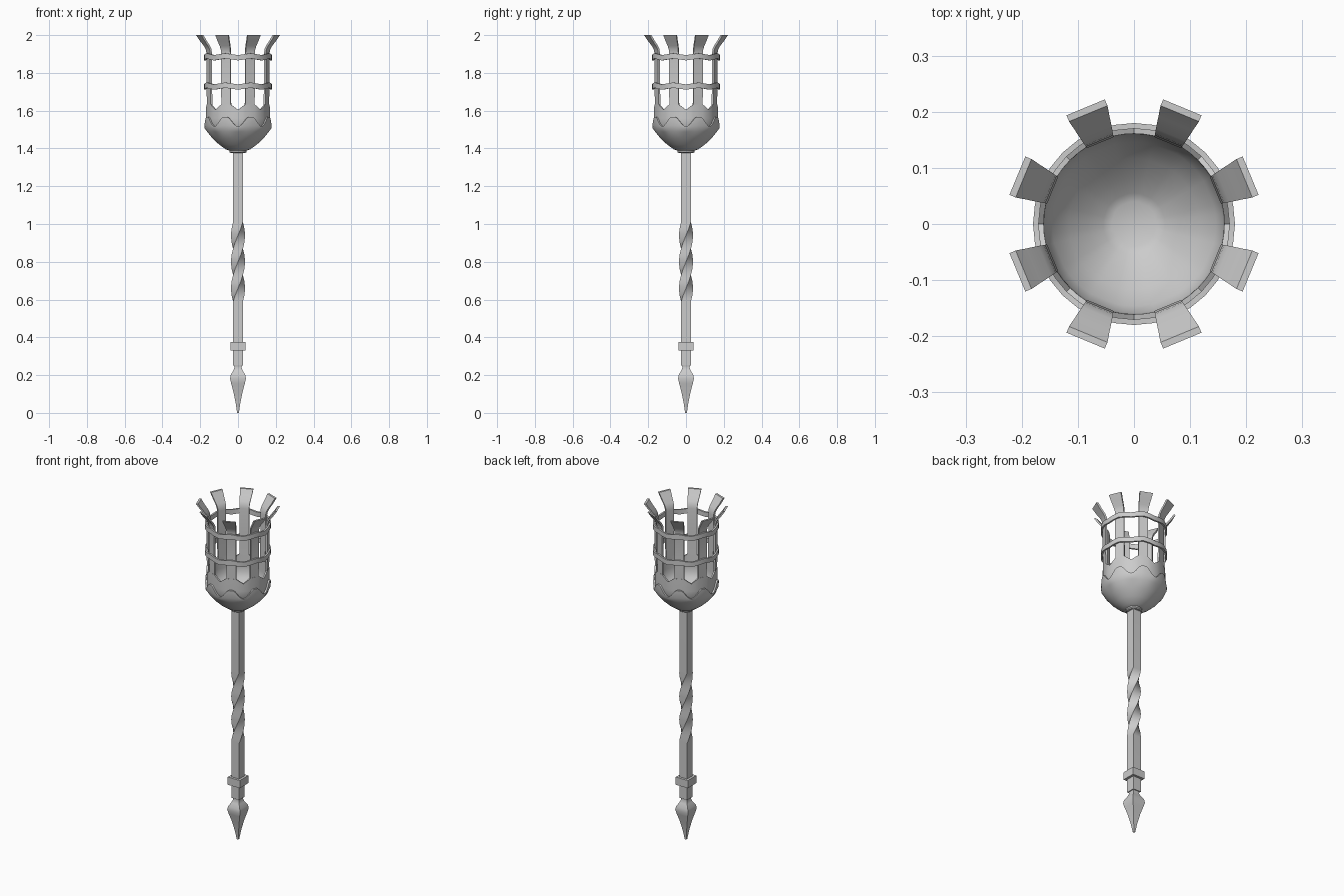
import bpy
from math import sin, cos, pi, radians

if "Cube" in bpy.data.objects:
    bpy.data.objects.remove(bpy.data.objects["Cube"])


def loft(name, rings, close=False, angle=35):
    """Skin equal-sized rings of points; cap the ends or join last to first."""
    n = len(rings[0])
    verts = [p for r in rings for p in r]
    faces = []
    m = len(rings)
    for i in range(m if close else m - 1):
        a, b = i * n, ((i + 1) % m) * n
        for j in range(n):
            k = (j + 1) % n
            faces.append((a + j, a + k, b + k, b + j))
    if not close:
        faces.append(tuple(reversed(range(n))))
        faces.append(tuple(range((m - 1) * n, m * n)))
    mesh = bpy.data.meshes.new(name)
    mesh.from_pydata(verts, [], faces)
    mesh.shade_smooth()
    mesh.set_sharp_from_angle(angle=radians(angle))
    ob = bpy.data.objects.new(name, mesh)
    bpy.context.collection.objects.link(ob)
    return ob


def square(h, z, turn=0.0):
    r = h * 2 ** 0.5
    return [(r * cos(turn + pi / 4 + k * pi / 2), r * sin(turn + pi / 4 + k * pi / 2), z)
            for k in range(4)]


def ring(r, z, angles, dz=lambda a: 0.0):
    return [(r * cos(a), r * sin(a), z + dz(a)) for a in angles]


def even(n):
    return [2 * pi * k / n for k in range(n)]


# Square shaft with a twisted middle
rings = [square(0.026, 0.25)]
steps = 30
for i in range(steps + 1):
    t = i / steps
    rings.append(square(0.026, 0.59 + 0.42 * t, 1.5 * pi * t))
rings.append(square(0.026, 1.39, 1.5 * pi))
loft("shaft", rings)

# Square collar and spear tip
loft("shaft_collar", [square(0.04, 0.33), square(0.04, 0.376)])
tip = [(0.005, 0), (0.012, 0.05), (0.024, 0.11), (0.036, 0.155), (0.042, 0.18),
       (0.039, 0.2), (0.026, 0.222), (0.019, 0.24), (0.021, 0.252), (0.026, 0.262)]
loft("spear_tip", [square(h, z) for h, z in tip])

# Round neck under the cup
loft("neck_ring", [ring(r, z, even(32)) for r, z in
                   [(0.038, 1.375), (0.044, 1.38), (0.044, 1.388), (0.038, 1.395)]])

# Cup: upper rim dips to a point under each window between the bars
HALF = radians(13.5)
cup_angles = [k * pi / 4 + HALF * f for k in range(8) for f in (-1, -0.5, 0, 0.5, 1)]


def rim(a):
    d = abs((a + pi / 8) % (pi / 4) - pi / 8)
    return 0.028 * d / HALF


outer = [(0.035, 1.385), (0.055, 1.395), (0.09, 1.422), (0.125, 1.455), (0.155, 1.495),
         (0.169, 1.53), (0.17, 1.56)]
inner = [(0.16, 1.56), (0.159, 1.53), (0.146, 1.5), (0.117, 1.463), (0.083, 1.432),
         (0.055, 1.41), (0.04, 1.402)]
loft("cup", [ring(r, z, cup_angles) for r, z in outer]
     + [ring(0.17, 1.605, cup_angles, rim), ring(0.161, 1.605, cup_angles, rim)]
     + [ring(r, z, cup_angles) for r, z in inner])


# Outer cup skin with a scalloped upper edge
def scallop(a):
    c = -cos(8 * a)
    return 0.022 * (1.3 * c if abs(c) < 0.75 else (0.975 if c > 0 else 1.3 * c))


rows = [(0.042, 1.388, 0), (0.064, 1.395, 0), (0.098, 1.419, 0), (0.134, 1.452, 0),
        (0.163, 1.488, 0), (0.177, 1.515, 0.3), (0.178, 1.545, 1),
        (0.168, 1.545, 1), (0.166, 1.515, 0.3), (0.15, 1.488, 0), (0.12, 1.452, 0),
        (0.04, 1.395, 0)]
loft("scalloped_skin", [ring(r, z, even(96), lambda a, w=w: w * scallop(a))
                        for r, z, w in rows], close=True)

# Eight flared basket bars: inner radius, outer radius, half width, height
bar = [(0.157, 0.167, 0.0385, 1.6), (0.157, 0.167, 0.0265, 1.6301), (0.16, 0.17, 0.0262, 1.75),
       (0.16, 0.17, 0.0262, 1.905), (0.163, 0.174, 0.027, 1.925), (0.172, 0.184, 0.029, 1.943),
       (0.193, 0.205, 0.033, 1.97), (0.213, 0.225, 0.037, 2.0)]
for k in range(8):
    a = pi / 8 + k * pi / 4
    c, s = cos(a), sin(a)
    loft("basket_bar_%d" % (k + 1),
         [[(r * c - w * s, r * s + w * c, z)
           for r, w in ((ri, -h), (ro, -h), (ro, h), (ri, h))]
          for ri, ro, h, z in bar[1:]])

# Two hand-forged hoops, gently wavy, around the bars
for name, z in (("lower_hoop", 1.73), ("upper_hoop", 1.885)):
    loft(name, [ring(r, z + d, even(32), lambda a: -0.005 * cos(8 * a))
                for r, d in ((0.17, -0.014), (0.18, -0.014), (0.18, 0.014), (0.17, 0.014))],
         close=True)
